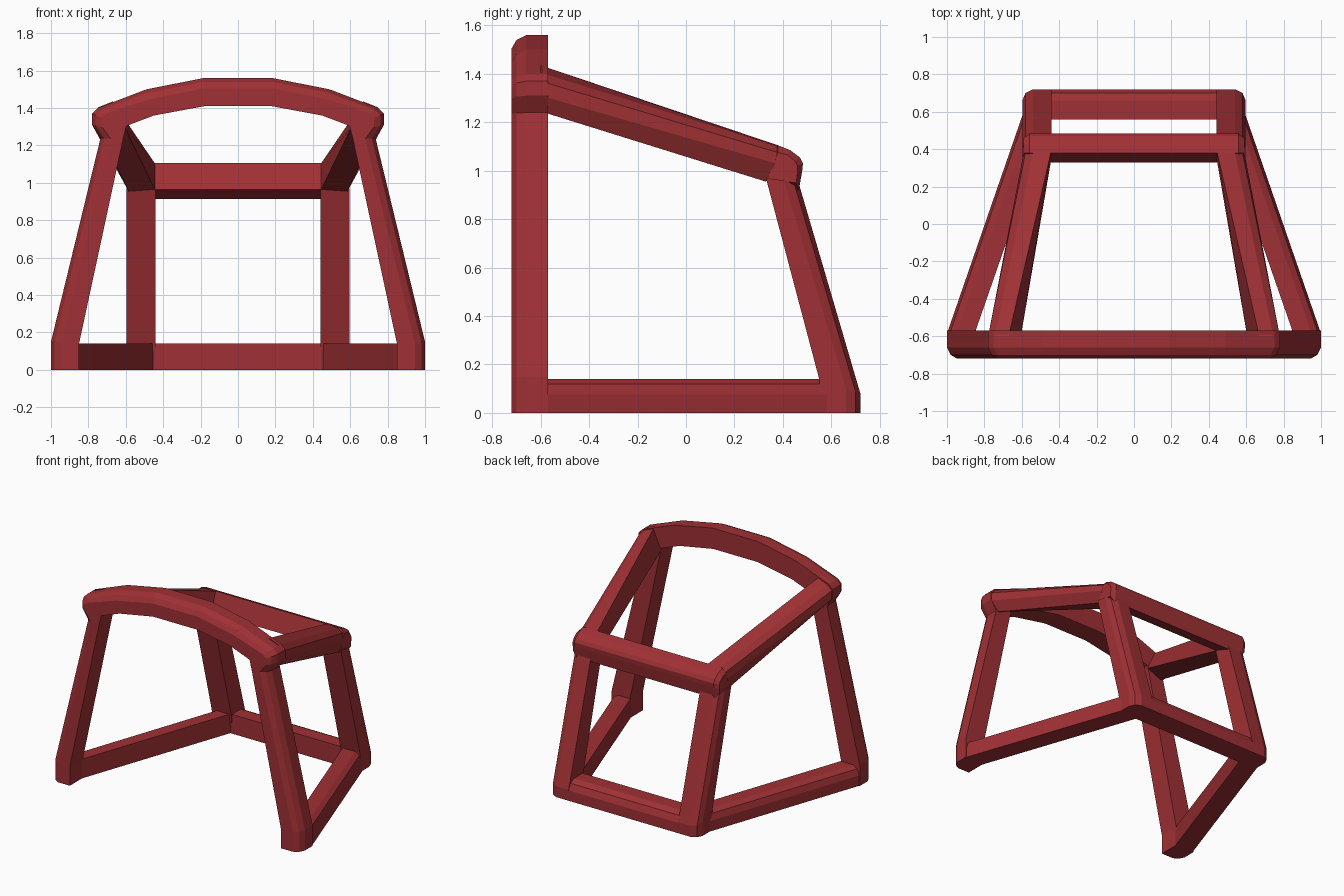
import bpy, bmesh
from mathutils import Vector

if "Cube" in bpy.data.objects:
    bpy.data.objects.remove(bpy.data.objects["Cube"])

paint = bpy.data.materials.new("red_paint")
paint.diffuse_color = (0.35, 0.03, 0.035, 1)
paint.use_nodes = True
paint.node_tree.nodes["Principled BSDF"].inputs["Base Color"].default_value = paint.diffuse_color


def finish(name, bm):
    bmesh.ops.recalc_face_normals(bm, faces=bm.faces)
    me = bpy.data.meshes.new(name)
    bm.to_mesh(me)
    bm.free()
    me.materials.append(paint)
    ob = bpy.data.objects.new(name, me)
    bpy.context.collection.objects.link(ob)
    return ob


def loft(name, rings):
    """Skin equal-length sections and cap both ends."""
    bm = bmesh.new()
    vs = [[bm.verts.new(p) for p in r] for r in rings]
    n = len(vs[0])
    for a, b in zip(vs, vs[1:]):
        for i in range(n):
            j = (i + 1) % n
            bm.faces.new((a[i], a[j], b[j], b[i]))
    bm.faces.new(vs[0])
    bm.faces.new(vs[-1][::-1])
    return finish(name, bm)


def pair(name, rings):
    for side, s in (("right", 1), ("left", -1)):
        loft(f"{side}_{name}", [[(s * x, y, z) for x, y, z in r] for r in rings])


# front hoop: uprights and arch swept in one piece, (outer x, z), (inner x, z)
half = [((1.0, 0), (0.85, 0)), ((1.0, 0.15), (0.85, 0.14)),
        ((0.735, 1.24), (0.615, 1.23)), ((0.78, 1.31), (0.605, 1.27)),
        ((0.78, 1.37), (0.60, 1.295)), ((0.75, 1.40), (0.595, 1.305)),
        ((0.49, 1.50), (0.45, 1.36)), ((0.185, 1.56), (0.18, 1.41))]
path = half + [((-o[0], o[1]), (-i[0], i[1])) for o, i in reversed(half)]
rings = []
for o, i in path:
    O, I = Vector((o[0], 0, o[1])), Vector((i[0], 0, i[1]))
    d = (I - O).normalized()
    rings.append([p + Vector((0, y, 0)) for p, y in (
        (O, -0.57), (O, -0.66), (O + d * 0.02, -0.70), (O + d * 0.055, -0.72),
        (I, -0.72), (I, -0.57))])
loft("front_hoop", rings)

# sloping roof rails
pair("roof_rail", [
    [(0.605, -0.60, 1.295), (0.67, -0.60, 1.435), (0.745, -0.60, 1.405),
     (0.78, -0.60, 1.37), (0.78, -0.60, 1.31), (0.72, -0.60, 1.245)],
    [(0.445, 0.33, 0.965), (0.445, 0.38, 1.105), (0.54, 0.38, 1.10),
     (0.58, 0.38, 1.075), (0.592, 0.37, 1.03), (0.585, 0.33, 0.955)]])

# rear top beam, with chamfered ends
beam = [(0.33, 0.965), (0.38, 1.105), (0.43, 1.085), (0.47, 1.055),
        (0.483, 1.03), (0.48, 1.0), (0.465, 0.915)]
end = [(0.335, 0.965), (0.38, 1.075), (0.42, 1.065), (0.45, 1.04),
       (0.46, 1.02), (0.46, 0.99), (0.455, 0.95)]
loft("rear_top_beam", [[(x, y, z) for y, z in sec] for x, sec in (
    (-0.59, end), (-0.56, beam), (0.56, beam), (0.59, end))])


# rear uprights
def post(y0, y1, z0, z1):
    zs = lambda y: z0 + (z1 - z0) * (y - y0) / (y1 - y0)
    return [(x, y, zs(y)) for x, y in (
        (0.44, y0), (0.597, y0), (0.597, y1 - 0.06), (0.58, y1 - 0.02),
        (0.54, y1), (0.44, y1))]


pair("rear_upright", [post(0.565, 0.72, 0, 0), post(0.55, 0.72, 0.14, 0.08),
                      post(0.33, 0.465, 0.97, 0.95)])

# bottom side rails
def sill(y, x0, x1):
    return [(x0, y, 0), (x0, y, 0.14), (x1 - 0.05, y, 0.14),
            (x1 - 0.015, y, 0.12), (x1, y, 0.075), (x1, y, 0)]


pair("bottom_side_rail", [sill(-0.58, 0.85, 0.998), sill(0.60, 0.44, 0.59)])

# bottom rear rail
sec = [(0.56, 0), (0.56, 0.14), (0.66, 0.14), (0.70, 0.12), (0.72, 0.075), (0.72, 0)]
loft("bottom_rear_rail", [[(x, y, z) for y, z in sec] for x in (-0.5, 0.5)])
